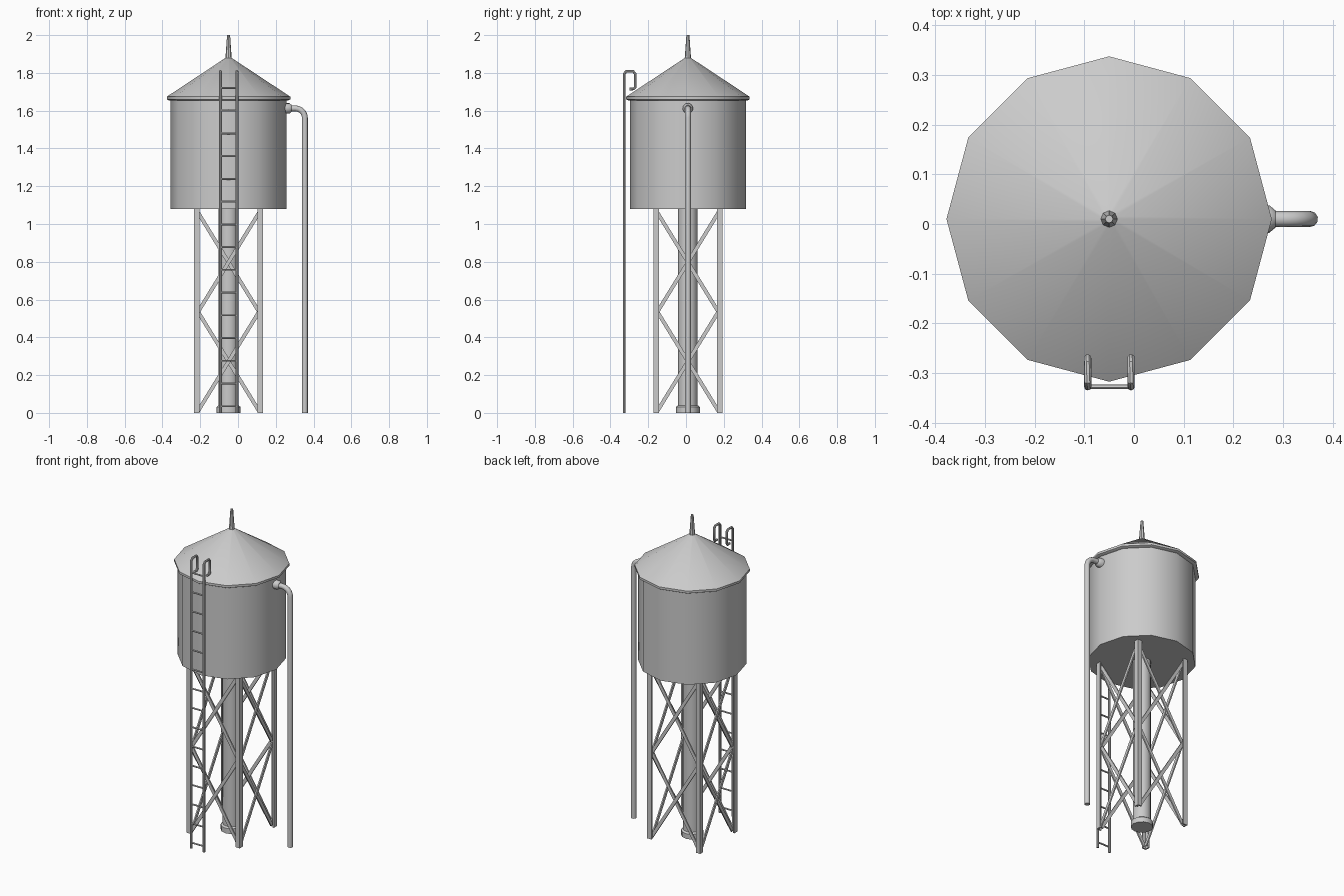
import bpy, bmesh, math
from mathutils import Vector

old = bpy.data.objects.get("Cube")
if old:
    bpy.data.objects.remove(old)

CX, CY = -0.05, 0.01          # tower axis
LEG = 0.168                   # leg offset from the axis


def material(name, grey):
    m = bpy.data.materials.new(name)
    m.use_nodes = True
    colour = (grey, grey, grey, 1)
    m.diffuse_color = colour
    m.node_tree.nodes["Principled BSDF"].inputs["Base Color"].default_value = colour
    return m


STEEL = material("grey steel", 0.6)


def finish(name, bm, smooth=True):
    bmesh.ops.recalc_face_normals(bm, faces=bm.faces)
    mesh = bpy.data.meshes.new(name)
    bm.to_mesh(mesh)
    bm.free()
    mesh.materials.append(STEEL)
    ob = bpy.data.objects.new(name, mesh)
    bpy.context.collection.objects.link(ob)
    if smooth:
        bpy.ops.object.select_all(action="DESELECT")
        ob.select_set(True)
        bpy.context.view_layer.objects.active = ob
        bpy.ops.object.shade_smooth_by_angle(angle=math.radians(40))
    return ob


def lathe(name, profile, sides):
    """Turned solid on the tower axis from (radius, height) pairs."""
    bm = bmesh.new()
    rings = []
    for r, z in profile:
        rings.append([bm.verts.new((CX + r * math.cos(math.tau * i / sides),
                                    CY + r * math.sin(math.tau * i / sides), z))
                      for i in range(sides)])
    for a, b in zip(rings, rings[1:]):
        for i in range(sides):
            j = (i + 1) % sides
            bm.faces.new((a[i], a[j], b[j], b[i]))
    bm.faces.new(rings[0])
    bm.faces.new(rings[-1])
    return finish(name, bm)


def sweep(bm, path, radii, sides=8):
    """Round tube along a path, with mitred bends and capped ends."""
    pts = [Vector(p) for p in path]
    rings = []
    ref = None
    for i, p in enumerate(pts):
        t0 = (p - pts[max(i - 1, 0)]).normalized()
        t1 = (pts[min(i + 1, len(pts) - 1)] - p).normalized()
        t = (t0 + t1).normalized()
        ref = t.orthogonal() if ref is None else ref - t * ref.dot(t)
        ref.normalize()
        side = t.cross(ref)
        r = radii[i] if isinstance(radii, list) else radii
        rings.append([bm.verts.new(p + r * (ref * math.cos(a) + side * math.sin(a)))
                      for a in (math.tau * k / sides for k in range(sides))])
    for a, b in zip(rings, rings[1:]):
        for k in range(sides):
            j = (k + 1) % sides
            bm.faces.new((a[k], a[j], b[j], b[k]))
    bm.faces.new(rings[0])
    bm.faces.new(rings[-1])


def bar(bm, a, b, across, width, depth):
    """Rectangular bar from a to b; across is the direction of its depth."""
    a, b, n = Vector(a), Vector(b), Vector(across)
    w = (b - a).cross(n).normalized() * width / 2
    n = n * depth / 2
    ends = [[bm.verts.new(p + q) for q in (w + n, w - n, -w - n, -w + n)] for p in (a, b)]
    for k in range(4):
        j = (k + 1) % 4
        bm.faces.new((ends[0][k], ends[0][j], ends[1][j], ends[1][k]))
    for e in ends:
        bm.faces.new(e)


# Tank, roof, finial and central riser
lathe("tank", [(0.307, 1.08), (0.307, 1.66)], 12)
lathe("roof", [(0.318, 1.655), (0.327, 1.66), (0.327, 1.674), (0.012, 1.882)], 12)
lathe("finial", [(0.018, 1.865), (0.015, 1.9), (0.008, 2.0)], 8)
lathe("riser_pipe", [(0.063, 0), (0.063, 0.032), (0.052, 0.04), (0.052, 1.09)], 12)

# Legs of angle section, with the corner facing outwards
for sx, xname in ((-1, "right"), (1, "left")):
    for sy, yname in ((-1, "front"), (1, "back")):
        bm = bmesh.new()
        x, y = CX + sx * LEG, CY + sy * LEG
        h, t = 0.015, 0.008
        outline = [(h, h), (-h, h), (-h, h - t), (h - t, h - t), (h - t, -h), (h, -h)]
        face = bm.faces.new([bm.verts.new((x + sx * u, y + sy * v, 0)) for u, v in outline])
        top = bmesh.ops.extrude_face_region(bm, geom=[face])["geom"]
        bmesh.ops.translate(bm, vec=(0, 0, 1.085),
                            verts=[v for v in top if isinstance(v, bmesh.types.BMVert)])
        finish(f"{yname}_{xname}_leg", bm, smooth=False)

# Two crossed panels of bracing on every side
axis = Vector((CX, CY, 0))
for k, side in enumerate(("front", "left", "back", "right")):
    bm = bmesh.new()
    ang = math.pi / 2 * (k - 1)
    n = Vector((round(math.cos(ang)), round(math.sin(ang)), 0))
    u = Vector((-n.y, n.x, 0))
    for z0 in (0.01, 0.535):
        for s in (-1, 1):
            mid = axis + n * (LEG - 0.001 + s * 0.004)
            bar(bm, mid - u * s * LEG * 0.96 + Vector((0, 0, z0)),
                mid + u * s * LEG * 0.96 + Vector((0, 0, z0 + 0.525)), n, 0.02, 0.008)
    finish(f"{side}_bracing", bm, smooth=False)

# Ladder with hooked rail tops
bm = bmesh.new()
RAILS = (CX - 0.043, CX + 0.044)
hook = [(-0.327, 0), (-0.327, 1.795), (-0.317, 1.808), (-0.279, 1.808), (-0.269, 1.795),
        (-0.269, 1.725), (-0.277, 1.715), (-0.298, 1.715)]
for x in RAILS:
    sweep(bm, [(x, y, z) for y, z in hook], 0.0075)
for i in range(15):
    z = 0.035 + 0.1204 * i
    sweep(bm, [(RAILS[0], -0.327, z), (RAILS[1], -0.327, z)], 0.005, 6)
finish("ladder", bm)

# Overflow pipe: short outlet, quarter bend and long drop
bm = bmesh.new()
R, X, Z = 0.05, 0.354, 1.612
bend = [(X - R + R * math.sin(a), CY, Z - R + R * math.cos(a))
        for a in (math.pi / 2 * i / 5 for i in range(6))]
sweep(bm, [(0.24, CY, Z)] + bend + [(X, CY, 0)], 0.016, 10)
finish("overflow_pipe", bm)

bm = bmesh.new()
sweep(bm, [(0.24, CY, Z), (0.272, CY, Z), (0.284, CY, Z)], [0.028, 0.028, 0.018], 10)
finish("overflow_collar", bm)
